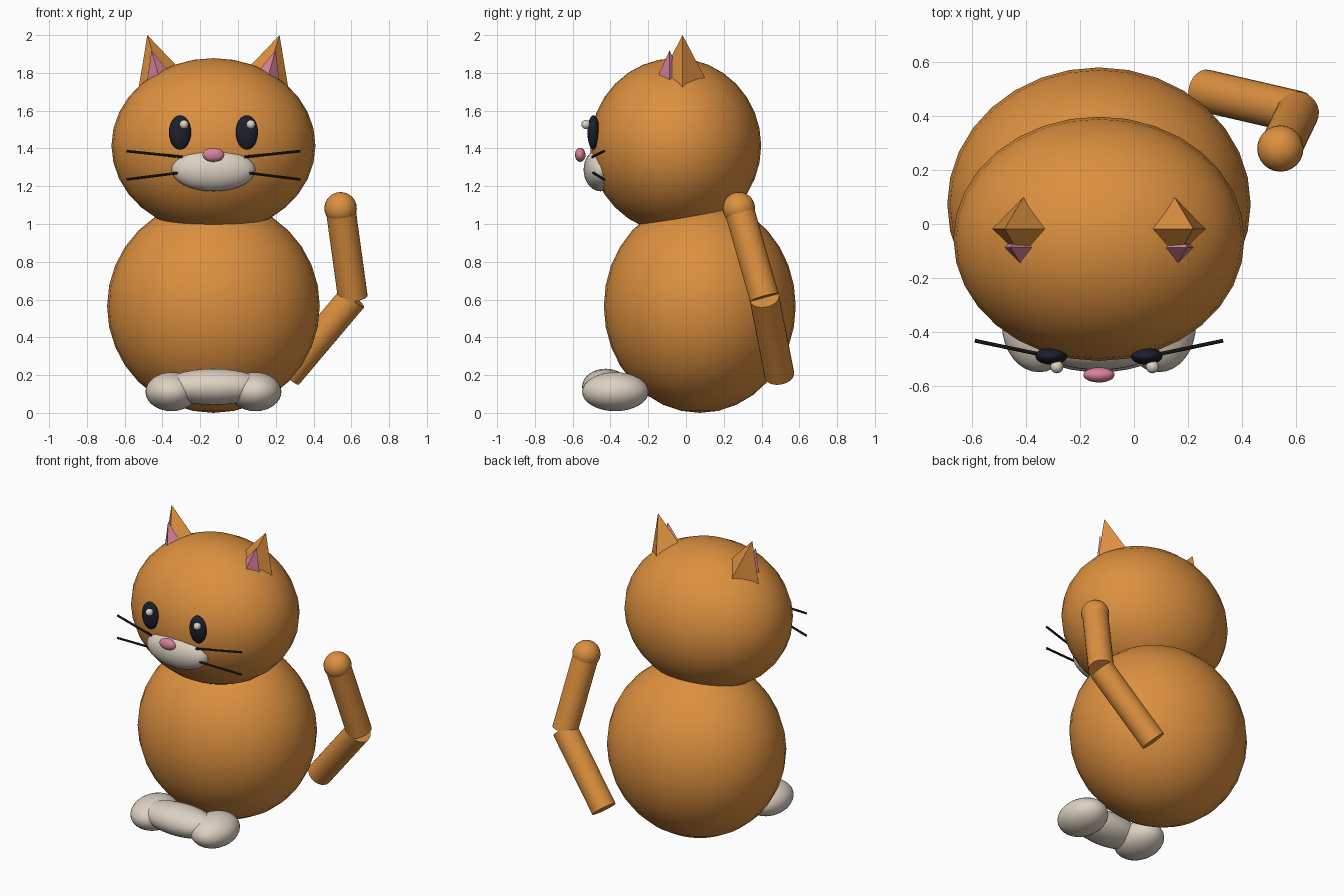
import bpy
from math import pi
from mathutils import Vector

if "Cube" in bpy.data.objects:
    bpy.data.objects.remove(bpy.data.objects["Cube"], do_unlink=True)

CX = -0.13  # centre line of the body


def material(name, rgb):
    m = bpy.data.materials.new(name)
    m.use_nodes = True
    m.diffuse_color = (*rgb, 1)
    m.node_tree.nodes["Principled BSDF"].inputs["Base Color"].default_value = (*rgb, 1)
    return m


ORANGE = material("orange_fur", (0.72, 0.28, 0.05))
CREAM = material("cream_fur", (0.72, 0.64, 0.54))
PINK = material("pink_skin", (0.69, 0.22, 0.32))
BLACK = material("eye_black", (0.012, 0.014, 0.025))
DARK = material("whisker_dark", (0.02, 0.016, 0.014))


def finish(name, mat, smooth=True):
    ob = bpy.context.object
    ob.name = name
    ob.data.materials.append(mat)
    if smooth:
        bpy.ops.object.shade_smooth_by_angle()
    return ob


def ball(name, mat, centre, radii, segments=32):
    bpy.ops.mesh.primitive_uv_sphere_add(segments=segments, ring_count=segments // 2,
                                         radius=1, location=centre)
    bpy.context.object.scale = radii
    bpy.ops.object.transform_apply(location=False, rotation=False, scale=True)
    return finish(name, mat)


def rod(name, mat, start, end, radius, sides=24):
    a, b = Vector(start), Vector(end)
    bpy.ops.mesh.primitive_cylinder_add(vertices=sides, radius=radius,
                                        depth=(b - a).length, location=(a + b) / 2)
    bpy.context.object.rotation_euler = (b - a).to_track_quat("Z", "Y").to_euler()
    return finish(name, mat)


def spike(name, mat, apex, radius, depth, tilt):
    # four-sided cone placed by its tip, leaning sideways
    bpy.ops.mesh.primitive_cone_add(vertices=4, radius1=radius, radius2=0, depth=depth)
    ob = finish(name, mat, smooth=False)
    for v in ob.data.vertices:
        v.co.z -= depth / 2
    ob.location = apex
    ob.rotation_euler = (0, tilt, 0)
    return ob


# Body and head
ball("body", ORANGE, (CX, 0.073, 0.565), (0.563, 0.508, 0.565))
ball("head", ORANGE, (CX, -0.055, 1.415), (0.54, 0.453, 0.463))

# Muzzle and nose
ball("muzzle", CREAM, (CX, -0.452, 1.287), (0.222, 0.09, 0.114))
ball("nose", PINK, (CX, -0.56, 1.366), (0.058, 0.028, 0.037), 24)

# Paired parts
for side, s in (("left", 1), ("right", -1)):
    spike(f"{side}_ear", ORANGE, (CX + s * 0.35, -0.018, 2.0), 0.17, 0.34, s * 0.3)
    spike(f"{side}_inner_ear", PINK, (CX + s * 0.328, -0.087, 1.92), 0.108, 0.25, s * 0.27)
    eye_x = CX + s * 0.177
    ball(f"{side}_eye", BLACK, (eye_x, -0.49, 1.485), (0.059, 0.032, 0.091), 24)
    ball(f"{side}_eye_glint", CREAM, (eye_x + 0.021, -0.53, 1.527), (0.024, 0.024, 0.024), 16)
    for level, z_in, z_out in (("upper", 1.355, 1.386), ("lower", 1.273, 1.236)):
        rod(f"{side}_{level}_whisker", DARK, (CX + s * 0.165, -0.495, z_in),
            (CX + s * 0.46, -0.433, z_out), 0.007, 8)
    ball(f"{side}_foot", CREAM, (CX + s * 0.222, -0.374, 0.112), (0.138, 0.176, 0.103))

# Paws folded between the feet
ball("folded_paws", CREAM, (CX, -0.425, 0.138), (0.27, 0.125, 0.096))

# Bent tail with a round tip
base, bend, tip = (0.262, 0.495, 0.2), (0.608, 0.415, 0.61), (0.543, 0.28, 1.083)
rod("tail_lower", ORANGE, base, bend, 0.079)
rod("tail_upper", ORANGE, bend, tip, 0.079)
ball("tail_tip", ORANGE, tip, (0.086, 0.086, 0.086), 24)
